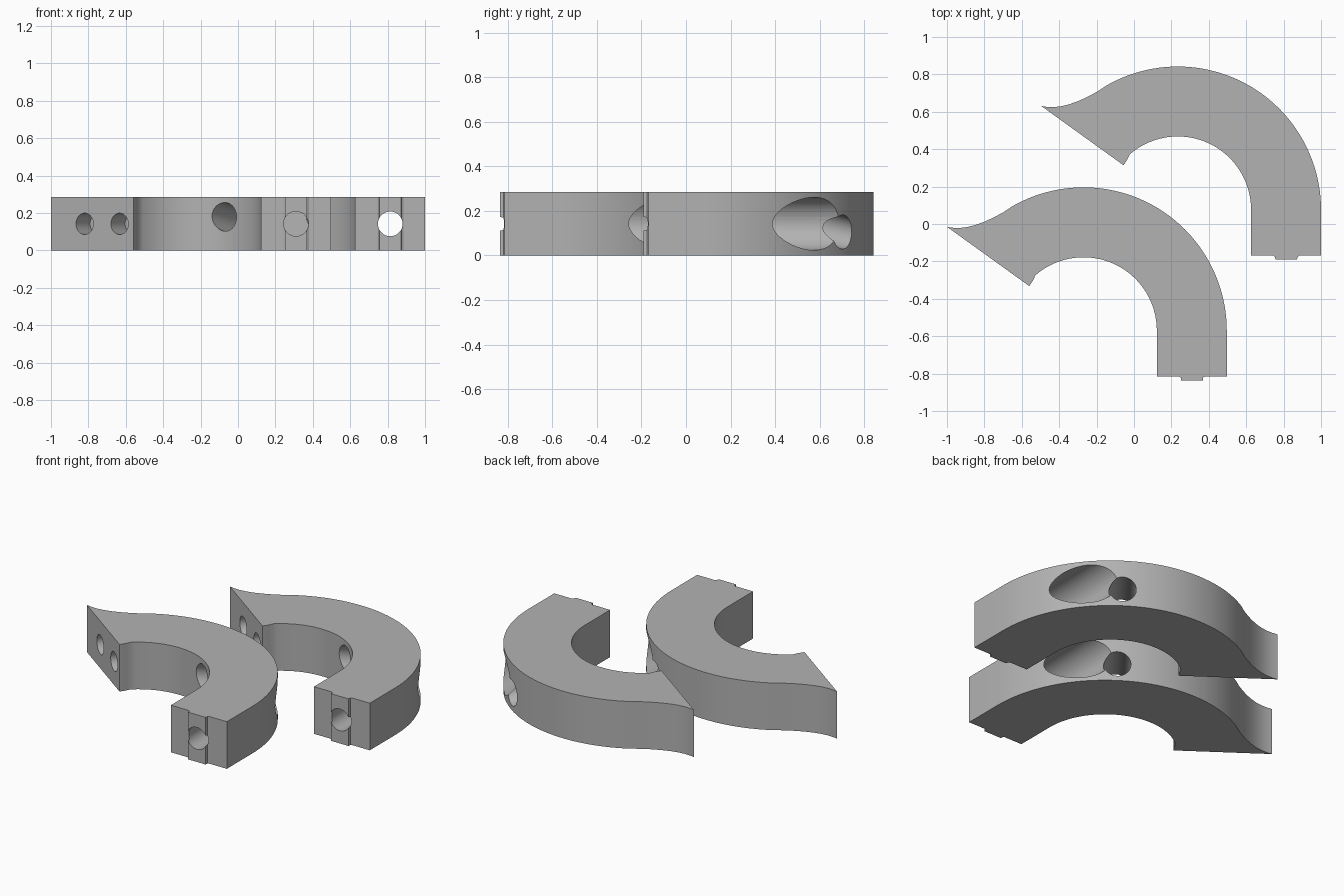
import bpy, bmesh, math
from mathutils import Vector

if "Cube" in bpy.data.objects:
    bpy.data.objects.remove(bpy.data.objects["Cube"], do_unlink=True)

HEIGHT = 0.285
MID = HEIGHT / 2
CENTRE = Vector((-0.27, -0.57))
OUTER, INNER = 0.766, 0.392
FOOT = -0.815

grey = bpy.data.materials.new("plain_grey")
grey.use_nodes = True
grey.diffuse_color = (0.45, 0.45, 0.45, 1)
grey.node_tree.nodes["Principled BSDF"].inputs["Base Color"].default_value = (0.45, 0.45, 0.45, 1)


def arc(radius, start, end, steps):
    angles = [math.radians(start + (end - start) * i / steps) for i in range(steps + 1)]
    return [(CENTRE.x + radius * math.cos(a), CENTRE.y + radius * math.sin(a)) for a in angles]


def extruded(name, outline):
    """Solid of full height over a flat outline."""
    bm = bmesh.new()
    face = bm.faces.new([bm.verts.new((x, y, 0)) for x, y in outline])
    top = bmesh.ops.extrude_face_region(bm, geom=[face])["geom"]
    bmesh.ops.translate(bm, verts=[v for v in top if isinstance(v, bmesh.types.BMVert)],
                        vec=(0, 0, HEIGHT))
    bmesh.ops.recalc_face_normals(bm, faces=bm.faces)
    mesh = bpy.data.meshes.new(name)
    bm.to_mesh(mesh)
    bm.free()
    mesh.materials.append(grey)
    obj = bpy.data.objects.new(name, mesh)
    bpy.context.collection.objects.link(obj)
    return obj


def drill(obj, start, end, radius):
    """Cut a round hole between two points."""
    a, b = Vector(start), Vector(end)
    bpy.ops.mesh.primitive_cylinder_add(vertices=48, radius=radius, depth=(b - a).length,
                                        location=(a + b) / 2)
    cutter = bpy.context.object
    cutter.hide_render = True
    cutter.rotation_euler = (b - a).to_track_quat('Z', 'Y').to_euler()
    cutter.data.materials.append(grey)
    mod = obj.modifiers.new("hole", 'BOOLEAN')
    mod.operation = 'DIFFERENCE'
    mod.solver = 'EXACT'
    mod.object = cutter
    bpy.context.view_layer.objects.active = obj
    bpy.ops.object.modifier_apply(modifier=mod.name)
    bpy.data.objects.remove(cutter, do_unlink=True)


# Hook outline: tabbed foot, outer arc, flared tip, slanted end, inner arc
right, left = CENTRE.x + OUTER, CENTRE.x + INNER
tab = [(0.24, FOOT), (0.25, FOOT - 0.006), (0.252, FOOT - 0.021),
       (0.368, FOOT - 0.021), (0.37, FOOT - 0.006), (0.38, FOOT)]
flare = [(-0.70, 0.062), (-0.75, 0.035), (-0.80, 0.012), (-0.85, -0.006),
         (-0.89, -0.016), (-0.93, -0.021), (-0.97, -0.02), (-1.0, -0.015)]
outline = ([(left, FOOT)] + tab + [(right, FOOT)] + arc(OUTER, 0, 120, 48)
           + flare + [(-0.56, -0.332), (-0.54, -0.302)] + arc(INNER, 131, 0, 44))
hook = extruded("front_hook", outline)

# Bolt hole through the leg with a wide counterbore out of the back
drill(hook, (0.31, -1.0, MID), (0.31, 0.4, MID), 0.066)
drill(hook, (0.31, -0.545, MID), (0.31, 0.4, MID), 0.119)

# Sloping hole across the bend
inner, outer = Vector((-0.07, -0.235, 0.18)), Vector((0.17, 0.06, 0.105))
step = (outer - inner).normalized() * 0.15
drill(hook, inner - step, outer + step, 0.075)

# Pair of blind pin holes in the slanted end
inward = Vector((0.58, 0.81, 0)).normalized()
for x in (-0.82, -0.633):
    mouth = Vector((x, -0.015 - 0.72 * (x + 1), MID))
    drill(hook, mouth - inward * 0.1, mouth + inward * 0.13, 0.057)

# Smooth curves with crisp edges
bpy.ops.object.select_all(action='DESELECT')
hook.select_set(True)
bpy.context.view_layer.objects.active = hook
bpy.ops.object.shade_smooth_by_angle(angle=math.radians(30))

# Matching second hook
second = bpy.data.objects.new("back_hook", hook.data)
second.location = (0.504, 0.646, 0)
bpy.context.collection.objects.link(second)
